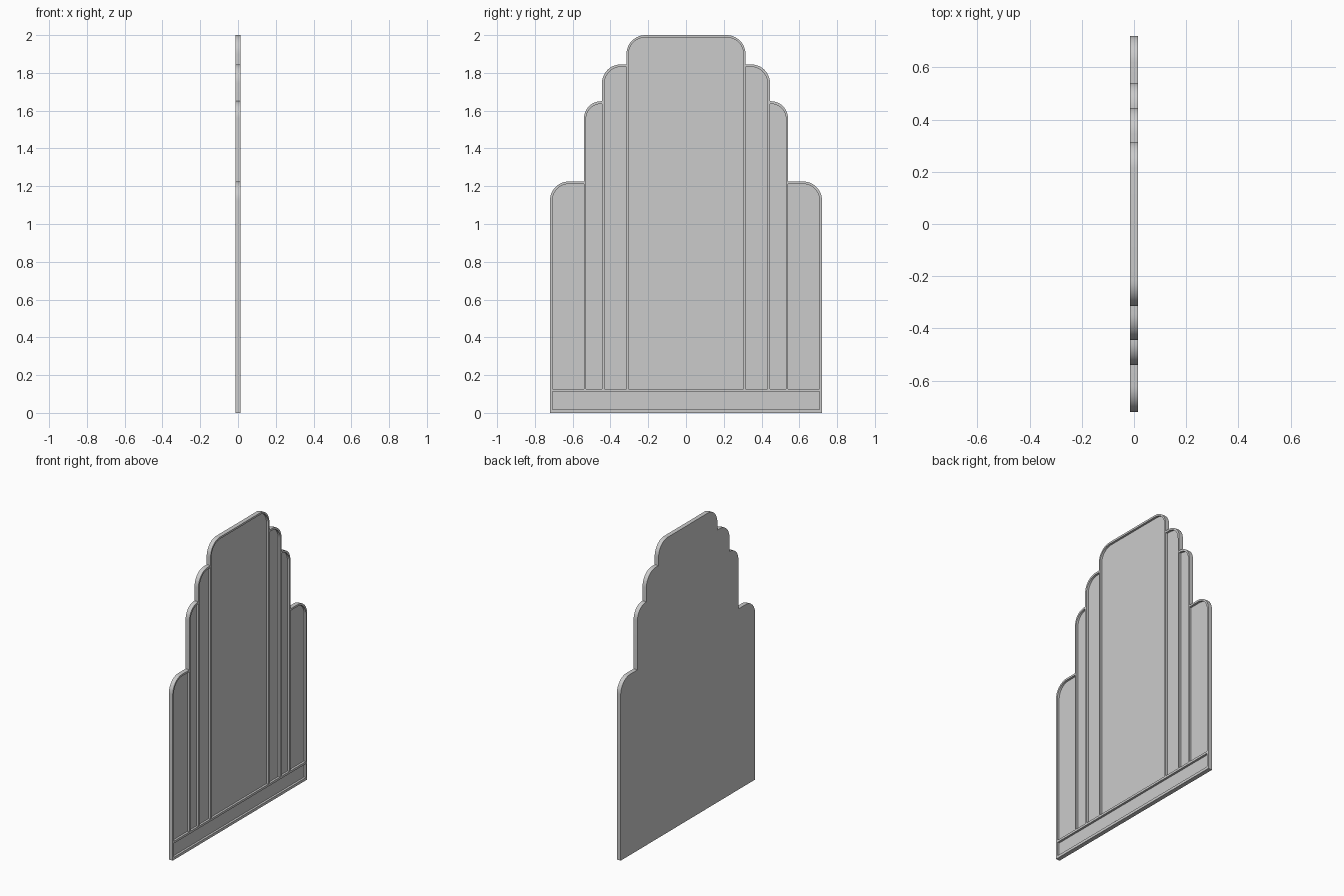
import bpy, bmesh, math

if "Cube" in bpy.data.objects:
    bpy.data.objects.remove(bpy.data.objects["Cube"])

BACK, FLOOR, FRONT = -0.0145, 0.0, 0.0145   # x of back face, recess floor, raised face

# Stepped tiers, outside to inside: half width, top height, corner radius
TIERS = [(0.72, 1.225, 0.10), (0.54, 1.65, 0.09), (0.445, 1.845, 0.10), (0.315, 2.0, 0.10)]
# Side recesses: inner y, outer y, top, corner radius
SIDE = [(0.54, 0.707, 1.212, 0.087), (0.445, 0.529, 1.636, 0.079), (0.316, 0.431, 1.832, 0.087)]


def corner(y, z, r, n=12):
    """Quarter round from the vertical side (at y) up to the top edge (at z)."""
    return [(y - r + r * math.cos(a), z - r + r * math.sin(a))
            for a in (math.pi / 2 * i / n for i in range(n + 1))]


def mirrored(pts):
    return [(-y, z) for y, z in reversed(pts)]


# Outer silhouette
half = [(TIERS[0][0], 0)]
for i, (w, top, r) in enumerate(TIERS):
    half += corner(w, top, r)
    if i < len(TIERS) - 1:
        half.append((TIERS[i + 1][0], top))
outline = half + mirrored(half)

# Recess outlines: base strip, tall centre, mirrored side panels
centre = [(0.304, 0.127)] + corner(0.304, 1.987, 0.087)
recesses = [[(-0.707, 0.018), (0.707, 0.018), (0.707, 0.112), (-0.707, 0.112)],
            centre + mirrored(centre)]
for y0, y1, top, r in SIDE:
    p = [(y0, 0.127), (y1, 0.127)] + corner(y1, top, min(r, y1 - y0 - 0.002)) + [(y0, top)]
    recesses += [p, mirrored(p)]

bm = bmesh.new()
rim_edges = []


def prism(pts, x):
    """Walls from the raised face to depth x, closed by a flat face there."""
    a = [bm.verts.new((FRONT, y, z)) for y, z in pts]
    b = [bm.verts.new((x, y, z)) for y, z in pts]
    for i in range(len(pts)):
        j = (i + 1) % len(pts)
        bm.faces.new((a[i], a[j], b[j], b[i]))
        rim_edges.append(bm.edges.get((a[i], a[j])))
    bm.faces.new(b)


prism(outline, BACK)
for p in recesses:
    prism(p, FLOOR)

# Raised frame face around the recesses
bmesh.ops.triangle_fill(bm, use_beauty=True, edges=rim_edges, normal=(1, 0, 0))
bmesh.ops.recalc_face_normals(bm, faces=bm.faces)

mesh = bpy.data.meshes.new("stepped_panel")
bm.to_mesh(mesh)
bm.free()
panel = bpy.data.objects.new("stepped_panel", mesh)
bpy.context.collection.objects.link(panel)
bpy.context.view_layer.objects.active = panel
panel.select_set(True)
bpy.ops.object.shade_smooth_by_angle(angle=math.radians(30))
